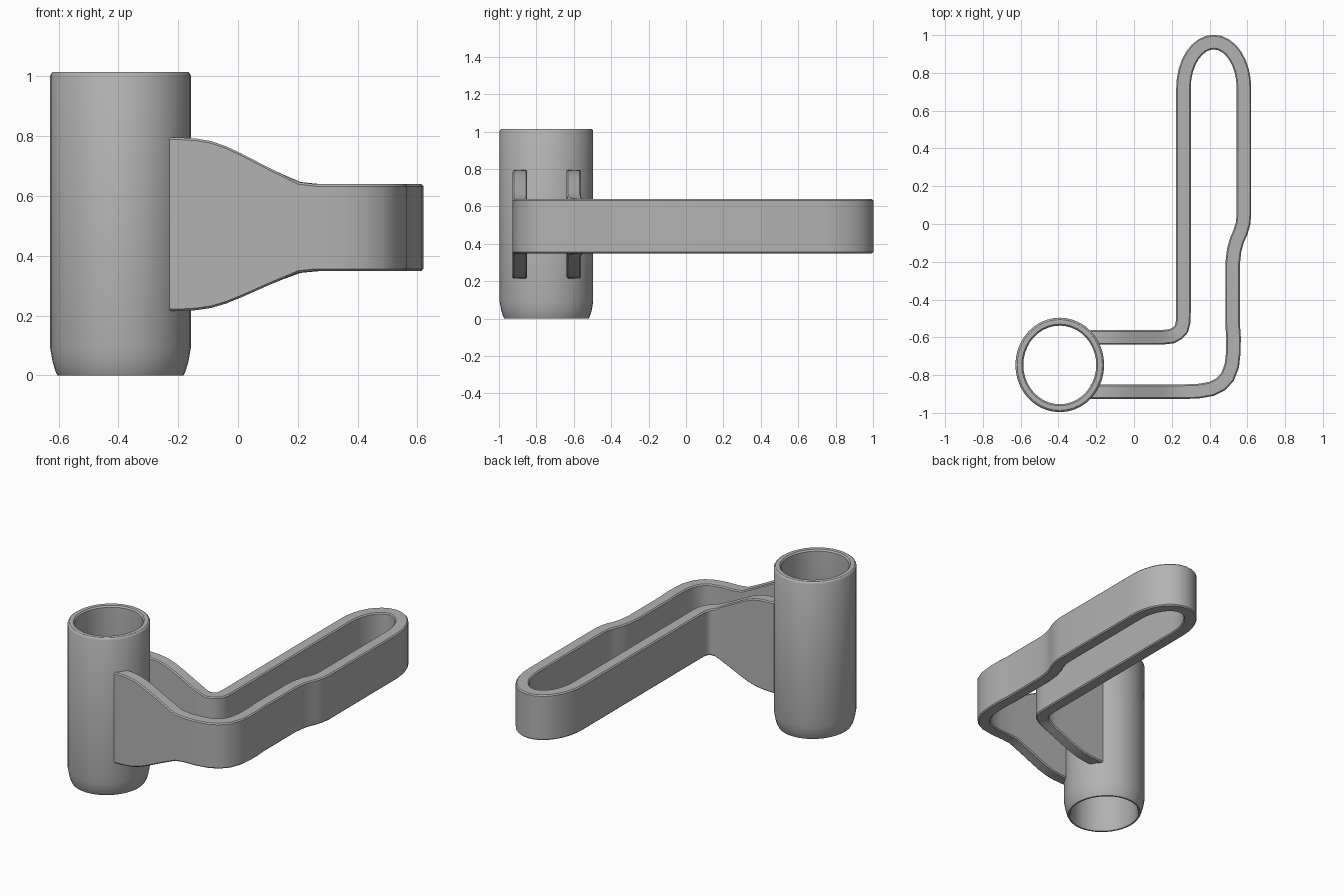
import bpy, bmesh, math
from mathutils import Vector

if "Cube" in bpy.data.objects:
    bpy.data.objects.remove(bpy.data.objects["Cube"])

grey = bpy.data.materials.new("plain grey")
grey.diffuse_color = (0.45, 0.45, 0.45, 1)
grey.use_nodes = True
grey.node_tree.nodes["Principled BSDF"].inputs["Base Color"].default_value = grey.diffuse_color


def make_object(name, rings, close_rings):
    """Skin a list of closed cross-sections; cap the ends if the rings do not meet."""
    bm = bmesh.new()
    vr = [[bm.verts.new(p) for p in r] for r in rings]
    n = len(vr[0])
    for i in range(len(vr) if close_rings else len(vr) - 1):
        a, b = vr[i], vr[(i + 1) % len(vr)]
        for j in range(n):
            k = (j + 1) % n
            bm.faces.new((a[j], a[k], b[k], b[j]))
    if not close_rings:
        bm.faces.new(vr[0])
        bm.faces.new(vr[-1])
    bmesh.ops.recalc_face_normals(bm, faces=bm.faces)
    me = bpy.data.meshes.new(name)
    bm.to_mesh(me)
    bm.free()
    me.materials.append(grey)
    ob = bpy.data.objects.new(name, me)
    bpy.context.collection.objects.link(ob)
    bpy.ops.object.select_all(action='DESELECT')
    ob.select_set(True)
    bpy.context.view_layer.objects.active = ob
    bpy.ops.object.shade_smooth_by_angle(angle=math.radians(30))
    return ob


# Slightly oval open tube with a rounded lower edge: (inset from outer wall, z)
wall = [(0.024, 0), (0.018, 0.012), (0.008, 0.045), (0, 0.09), (0, 1.003), (0.004, 1.011),
        (0.010, 1.015), (0.034, 1.015), (0.042, 1.006), (0.042, 0.02), (0.034, 0)]
N = 40
tube = []
for i in range(N):
    a = 2 * math.pi * i / N
    tube.append([(-0.393 + (0.235 - d) * math.cos(a), -0.746 + (0.25 - d) * math.sin(a), z)
                 for d, z in wall])
make_object("socket_tube", tube, True)

# Centreline of the bent strap, from the rear tube joint round the loop to the front joint
flare_x = [-0.229, -0.19, -0.14, -0.09, -0.04, 0.01, 0.06, 0.11, 0.15]
path = [(x, -0.6) for x in flare_x]
path += [(0.2, -0.594), (0.23, -0.578), (0.251, -0.555), (0.26, -0.52), (0.262, -0.47)]
path += [(0.422 - 0.16 * math.cos(math.pi * i / 16), 0.72 + 0.243 * math.sin(math.pi * i / 16))
         for i in range(17)]
path += [(0.582, 0.05), (0.577, 0.0), (0.563, -0.045), (0.545, -0.085), (0.53, -0.14),
         (0.522, -0.21), (0.522, -0.53), (0.527, -0.6), (0.526, -0.68), (0.518, -0.75),
         (0.495, -0.81), (0.46, -0.848), (0.41, -0.873), (0.34, -0.885), (0.26, -0.888), (0.2, -0.888)]
path += [(x, -0.888) for x in reversed(flare_x)]

# Half height and middle of the strap as it flares towards the tube
flare = [(-0.23, 0.291), (-0.19, 0.290), (-0.14, 0.287), (-0.09, 0.279), (-0.04, 0.263), (0.01, 0.241),
         (0.11, 0.193), (0.2, 0.152), (0.25, 0.145), (9, 0.145)]


def half_height(x):
    for (x0, h0), (x1, h1) in zip(flare, flare[1:]):
        if x <= x1:
            return h0 + (h1 - h0) * (x - x0) / (x1 - x0)


T, C = 0.0385, 0.007  # half thickness, edge chamfer
strap = []
for i, p in enumerate(path):
    p = Vector(p)
    d0 = (p - Vector(path[i - 1])).normalized() if i else None
    d1 = (Vector(path[i + 1]) - p).normalized() if i < len(path) - 1 else None
    d0, d1 = d0 or d1, d1 or d0
    t = (d0 + d1).normalized()
    side = Vector((-t.y, t.x)) / max(0.7, t.dot(d1))
    h = half_height(p.x)
    mid = 0.494 + 0.011 * (h - 0.145) / 0.145
    section = [(-T, -h + C), (-T + C, -h), (T - C, -h), (T, -h + C),
               (T, h - C), (T - C, h), (-T + C, h), (-T, h - C)]
    strap.append([(p.x + side.x * s, p.y + side.y * s, mid + z) for s, z in section])
make_object("looped_strap", strap, False)
